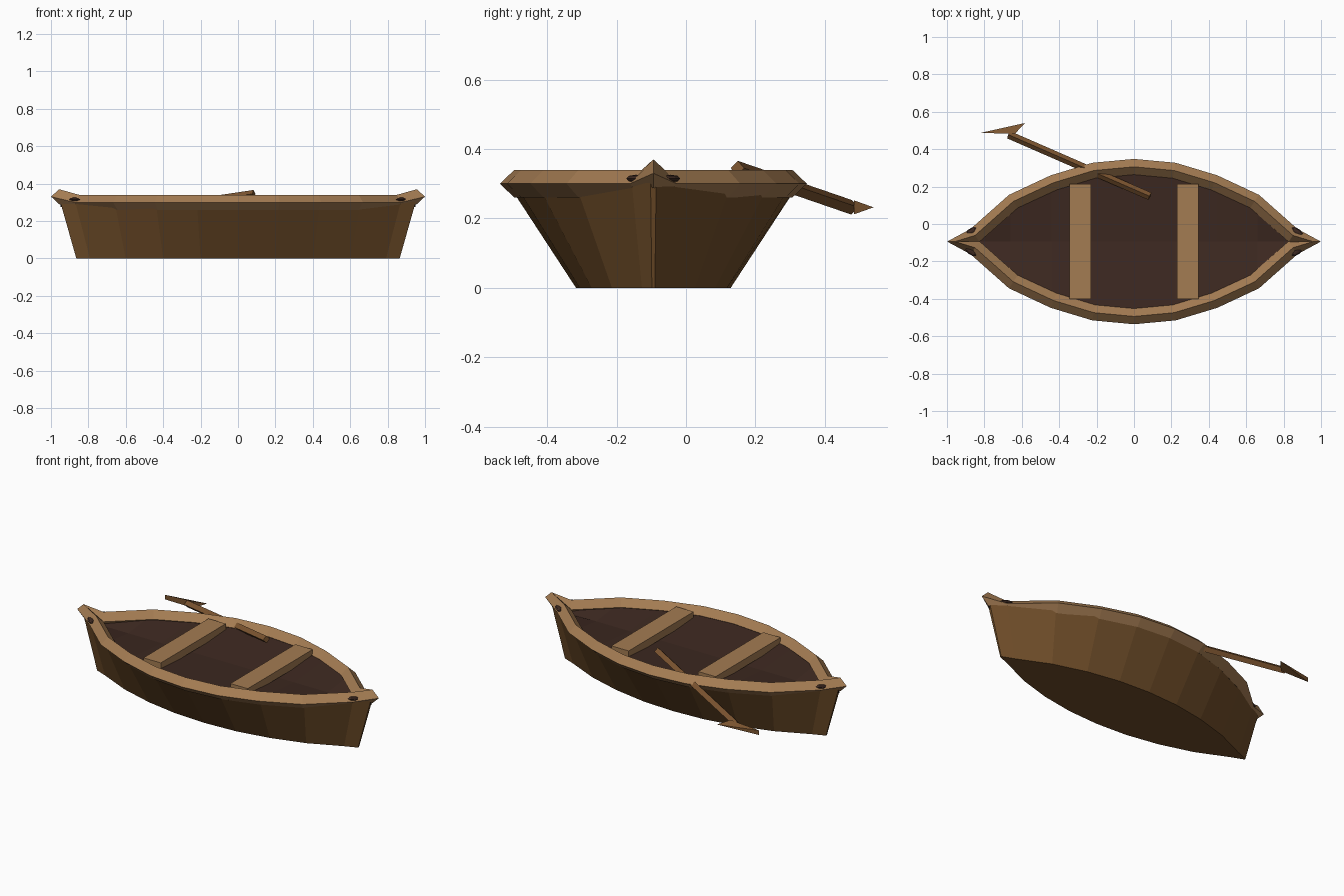
import bpy, bmesh
from math import radians
from mathutils import Vector, Matrix

cube = bpy.data.objects.get("Cube")
if cube:
    bpy.data.objects.remove(cube)

MID = -0.094  # boat centreline


def material(name, rgb):
    m = bpy.data.materials.new(name)
    m.use_nodes = True
    m.diffuse_color = (*rgb, 1)
    bsdf = m.node_tree.nodes["Principled BSDF"]
    bsdf.inputs["Base Color"].default_value = (*rgb, 1)
    bsdf.inputs["Roughness"].default_value = 0.9
    return m


light_wood = material("light wood", (0.37, 0.2, 0.085))
hull_wood = material("hull brown", (0.165, 0.077, 0.023))
dark_wood = material("dark interior brown", (0.047, 0.022, 0.015))
oar_wood = material("oar brown", (0.2, 0.09, 0.029))


def finish(name, bm, mat):
    bmesh.ops.recalc_face_normals(bm, faces=bm.faces)
    me = bpy.data.meshes.new(name)
    bm.to_mesh(me)
    bm.free()
    me.materials.append(mat)
    ob = bpy.data.objects.new(name, me)
    bpy.context.collection.objects.link(ob)
    return ob


def mirrored(quarter):
    """Half and full outlines from one bow-to-midship quarter."""
    half = quarter + [(-x, y) for x, y in quarter[-2::-1]]
    return half, half + [(x, -y) for x, y in half[::-1] if y]


def loft(bm, rings, close_rings=False):
    """Bridge equal-length closed rings of points."""
    vs = [[bm.verts.new(p) for p in r] for r in rings]
    pairs = list(zip(vs, vs[1:])) + ([(vs[-1], vs[0])] if close_rings else [])
    for a, b in pairs:
        for i in range(len(a)):
            j = (i + 1) % len(a)
            bm.faces.new((a[i], a[j], b[j], b[i]))
    return vs


# Hull: convex flared sides, narrow stems and a flat bottom
hull_half, hull_outline = mirrored([(0.95, 0.008), (0.87, 0.062), (0.66, 0.225),
                                    (0.44, 0.335), (0.22, 0.4), (0, 0.42)])
bm = bmesh.new()
bottom = [(x * 0.91, MID + y * 0.53, 0) for x, y in hull_outline]
top = [(x, MID + y, 0.302) for x, y in hull_outline]
rings = loft(bm, [bottom, top])
bm.faces.new(rings[0])
finish("hull", bm, hull_wood)

# Interior floor: shallow valley along the centreline
bm = bmesh.new()
for side in (1, -1):
    for (xa, ya), (xb, yb) in zip(hull_half, hull_half[1:]):
        pts = [(xa, MID + side * ya, 0.302), (xb, MID + side * yb, 0.302),
               (xb, MID, 0.275), (xa, MID, 0.275)]
        bm.faces.new([bm.verts.new(p) for p in pts])
bmesh.ops.remove_doubles(bm, verts=bm.verts, dist=0.0005)
floor = finish("interior_floor", bm, dark_wood)
if floor.data.polygons[0].normal.z < 0:
    floor.data.flip_normals()

# Rim: diamond section swept round the outline, raised at both tips
rim_outline = mirrored([(0.957, 0), (0.85, 0.033), (0.645, 0.215),
                        (0.43, 0.315), (0.215, 0.38), (0, 0.4)])[1]
bm = bmesh.new()
sections = []
for i, (x, y) in enumerate(rim_outline):
    before, after = Vector(rim_outline[i - 1]), Vector(rim_outline[(i + 1) % len(rim_outline)])
    t = (after - before).normalized()
    out = Vector((t.y, -t.x, 0)) * 0.042
    up = Vector((0, 0, 0.04))
    c = Vector((x, MID + y, 0.33 if y == 0 else 0.3))
    sections.append([c + out, c + up, c - out, c - up])
loft(bm, sections, close_rings=True)
finish("rim", bm, light_wood)

# Seats
for name, x in (("left_seat", 0.288), ("right_seat", -0.288)):
    bm = bmesh.new()
    bmesh.ops.create_cube(bm, size=1, matrix=Matrix.Translation((x, MID, 0.307))
                          @ Matrix.Diagonal((0.115, 0.615, 0.046, 1)))
    finish(name, bm, light_wood)

# Dark knots on the rim beside both tips
for end, sx in (("left", 1), ("right", -1)):
    for face, sy in (("front", -1), ("back", 1)):
        bm = bmesh.new()
        bmesh.ops.create_uvsphere(bm, u_segments=8, v_segments=4, radius=1,
                                  matrix=Matrix.Translation((sx * 0.875, MID + sy * 0.05, 0.315))
                                  @ Matrix.Rotation(radians(-40 * sx * sy), 4, "Z")
                                  @ Matrix.Diagonal((0.04, 0.018, 0.011, 1)))
        finish(f"{end}_{face}_knot", bm, dark_wood)

# Oar shaft resting through the rim
start, end = Vector((0.085, 0.148, 0.345)), Vector((-0.67, 0.477, 0.232))
axis = end - start
bm = bmesh.new()
bmesh.ops.create_cone(bm, cap_ends=True, segments=4, radius1=0.021, radius2=0.021, depth=axis.length,
                      matrix=Matrix.Translation((start + end) / 2)
                      @ axis.to_track_quat("Z", "Y").to_matrix().to_4x4())
finish("oar_shaft", bm, oar_wood)

# Oar blade: thin wedge
bm = bmesh.new()
tip = [bm.verts.new((-0.825, 0.486, z)) for z in (0.213, 0.24)]
notch = [bm.verts.new((-0.635, 0.484, z)) for z in (0.212, 0.252)]
back = bm.verts.new((-0.583, 0.54, 0.232))
bm.faces.new((tip[0], notch[0], notch[1], tip[1]))
bm.faces.new((tip[1], notch[1], back))
bm.faces.new((tip[0], back, notch[0]))
bm.faces.new((tip[0], tip[1], back))
bm.faces.new((notch[0], back, notch[1]))
finish("oar_blade", bm, oar_wood)
